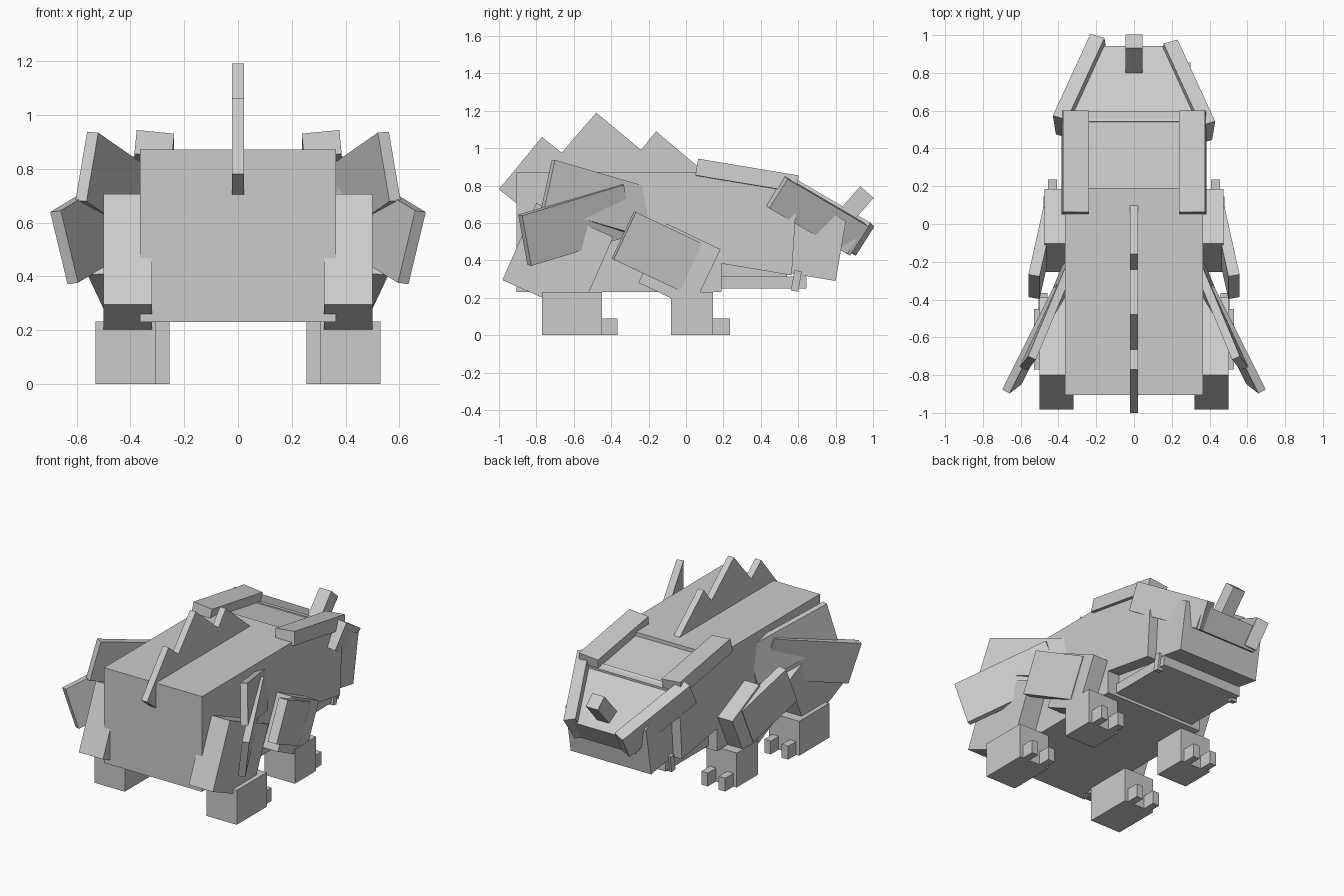
import bpy, bmesh
from mathutils import Vector, Matrix

if "Cube" in bpy.data.objects:
    bpy.data.objects.remove(bpy.data.objects["Cube"], do_unlink=True)

GREY = (0.6, 0.6, 0.6, 1.0)
mat = bpy.data.materials.new("plain_grey")
mat.use_nodes = True
mat.diffuse_color = GREY
mat.node_tree.nodes["Principled BSDF"].inputs["Base Color"].default_value = GREY


def finish(name, bm):
    bmesh.ops.recalc_face_normals(bm, faces=bm.faces)
    mesh = bpy.data.meshes.new(name)
    bm.to_mesh(mesh)
    bm.free()
    mesh.materials.append(mat)
    obj = bpy.data.objects.new(name, mesh)
    bpy.context.collection.objects.link(obj)
    return obj


def beam(name, center, along, up, length, width, height):
    """Box whose length follows `along` and whose height leans towards `up`."""
    a = Vector(along).normalized()
    s = a.cross(Vector(up)).normalized()
    u = s.cross(a)
    m = Matrix((s, a, u)).transposed().to_4x4()
    m = Matrix.Translation(center) @ m @ Matrix.Diagonal((width, length, height, 1))
    bm = bmesh.new()
    bmesh.ops.create_cube(bm, size=1, matrix=m)
    return finish(name, bm)


def block(name, x, y, z):
    """Upright box from (min, max) ranges."""
    c = [(r[0] + r[1]) / 2 for r in (x, y, z)]
    return beam(name, c, (0, 1, 0), (0, 0, 1), y[1] - y[0], x[1] - x[0], z[1] - z[0])


def prism(name, profile, half):
    """Side profile (y, z) extruded across x."""
    bm = bmesh.new()
    face = bm.faces.new([bm.verts.new((-half, y, z)) for y, z in profile])
    out = bmesh.ops.extrude_face_region(bm, geom=[face])["geom"]
    moved = [v for v in out if isinstance(v, bmesh.types.BMVert)]
    bmesh.ops.translate(bm, verts=moved, vec=(2 * half, 0, 0))
    return finish(name, bm)


# Trunk and back crest
block("body", (-0.365, 0.365), (-0.905, 0.19), (0.23, 0.872))
prism("back_crest", [(-1, 0.78), (-0.77, 1.06), (-0.665, 0.975), (-0.48, 1.19), (-0.24, 0.99),
                     (-0.16, 1.09), (0.125, 0.85), (0, 0.7), (-0.9, 0.7)], 0.022)

# Head, snout and jaw
prism("head", [(0.05, 0.87), (0.595, 0.78), (0.565, 0.32), (0, 0.415)], 0.365)
prism("snout", [(0.5, 0.79), (0.6, 0.75), (0.855, 0.61), (0.8, 0.29), (0.5, 0.34)], 0.3)
block("lower_jaw", (-0.3, 0.3), (0.15, 0.645), (0.25, 0.315))
block("throat", (-0.28, 0.28), (0.15, 0.54), (0.3, 0.42))
beam("nose_horn", (0, 0.875, 0.66), (0, 0.66, 0.75), (0, -0.75, 0.66), 0.28, 0.09, 0.095)

# Sloping nose plate, narrowed towards its front
nose = beam("nose_plate", (0, 0.705, 0.615), (0, 0.866, -0.5), (0, 0.5, 0.866), 0.46, 0.66, 0.15)
for v in nose.data.vertices:
    if v.co.y > 0.72:
        v.co.x *= 0.7

# Mirrored parts
for side, word in ((1, "left"), (-1, "right")):
    def pair(name, center, along, up, *size):
        flip = [(side * v[0], v[1], v[2]) for v in (center, along, up)]
        return beam(word + "_" + name, *flip, *size)

    def pair_block(name, x, y, z):
        return block(word + "_" + name, sorted((side * x[0], side * x[1])), y, z)

    pair("brow_plate", (0.311, 0.325, 0.848), (0, 0.54, -0.09), (-0.1, 0.16, 1),
         0.545, 0.14, 0.09)
    pair("cheek_plate", (0.285, 0.715 - 0.015 * side, 0.64), (-0.2, 0.435, -0.255),
         (0.02, 0.09, 0.16), 0.54, 0.08, 0.185)
    pair("fang", (0.295, 0.59, 0.29), (0, 1, -0.17), (0, 0.17, 1), 0.04, 0.04, 0.11)

    # Flared side flaps
    pair("upper_flap", (0.45, -0.47, 0.73), (-0.23, 0.55, -0.16), (-0.05, 0.07, 0.26),
         0.6, 0.045, 0.265)
    pair("lower_flap", (0.51, -0.59, 0.59), (-0.28, 0.56, 0.17), (0.08, -0.08, 0.26),
         0.63, 0.045, 0.28)

    # Legs
    pair("hind_thigh", (0.41, -0.685, 0.41), (0, 0.91, -0.4), (0, 0.4, 0.91), 0.45, 0.18, 0.45)
    pair("front_upper_leg", (0.39, -0.035, 0.37), (0, 0.9, -0.43), (0, 0.43, 0.9),
         0.32, 0.17, 0.35)
    pair("front_leg_plate", (0.49, -0.155, 0.45), (-0.08, 0.36, -0.17), (0, 0.12, 0.25),
         0.4, 0.06, 0.28)

    # Feet with two toes each
    for leg, x, back, front, tip in (("hind", 0.4175, -0.77, -0.45, -0.365),
                                     ("front", 0.3675, -0.08, 0.145, 0.235)):
        pair_block(leg + "_foot", (x - 0.1125, x + 0.1125), (back, front), (0, 0.232))
        for n, off in enumerate((-0.065, 0.065)):
            pair_block(f"{leg}_toe_{n + 1}", (x + off - 0.024, x + off + 0.024),
                       (front - 0.01, tip), (0, 0.09))
